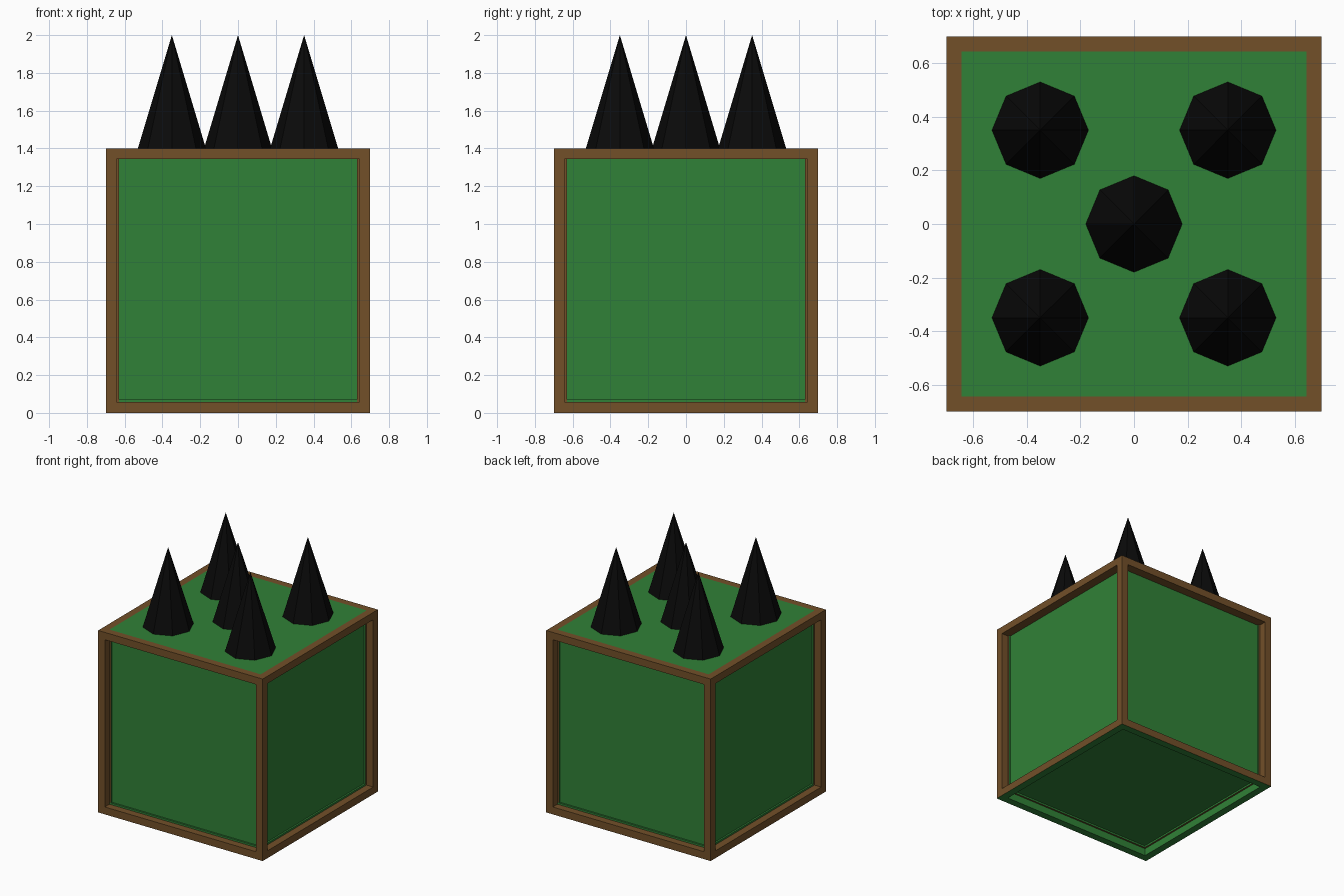
import bpy, bmesh
from mathutils import Matrix

if "Cube" in bpy.data.objects:
    bpy.data.objects.remove(bpy.data.objects["Cube"])

SIZE, RIM, DEPTH = 1.4, 0.08, 0.07
SPIKE_R, SPIKE_H, SPREAD = 0.18, 0.6, 0.35


def material(name, color):
    m = bpy.data.materials.new(name)
    m.diffuse_color = (*color, 1)
    m.use_nodes = True
    m.node_tree.nodes["Principled BSDF"].inputs["Base Color"].default_value = m.diffuse_color
    return m


def make_object(name, bm, mats):
    mesh = bpy.data.meshes.new(name)
    bm.to_mesh(mesh)
    bm.free()
    for m in mats:
        mesh.materials.append(m)
    obj = bpy.data.objects.new(name, mesh)
    bpy.context.collection.objects.link(obj)
    return obj


brown = material("brown_frame", (0.17, 0.08, 0.022))
green = material("green_panel", (0.03, 0.22, 0.038))
black = material("black_spike", (0.003, 0.003, 0.003))

# Block: every face gets a rim; all but the top are recessed
bm = bmesh.new()
bmesh.ops.create_cube(bm, size=SIZE, matrix=Matrix.Translation((0, 0, SIZE / 2)))
bm.normal_update()
for face in list(bm.faces):
    up = face.normal.z
    rim = bmesh.ops.inset_individual(bm, faces=[face], thickness=RIM)["faces"]
    walls = []
    if up < 0.5:
        walls = bmesh.ops.inset_individual(
            bm, faces=[face], thickness=0, depth=-DEPTH)["faces"]
    face.material_index = 1
    # The underside is green all over, the other rims are brown
    for f in rim + walls:
        f.material_index = 1 if up < -0.5 else 0
make_object("framed_block", bm, [brown, green])

# Spikes: one in the middle, four around it
spots = [(0, 0)] + [(x, y) for x in (-SPREAD, SPREAD) for y in (-SPREAD, SPREAD)]
for i, (x, y) in enumerate(spots):
    bm = bmesh.new()
    bmesh.ops.create_cone(
        bm, cap_ends=True, segments=8, radius1=SPIKE_R, radius2=0, depth=SPIKE_H,
        matrix=Matrix.Translation((x, y, SIZE + SPIKE_H / 2)))
    bmesh.ops.remove_doubles(bm, verts=bm.verts, dist=1e-5)
    make_object(f"spike_{i + 1}", bm, [black])
